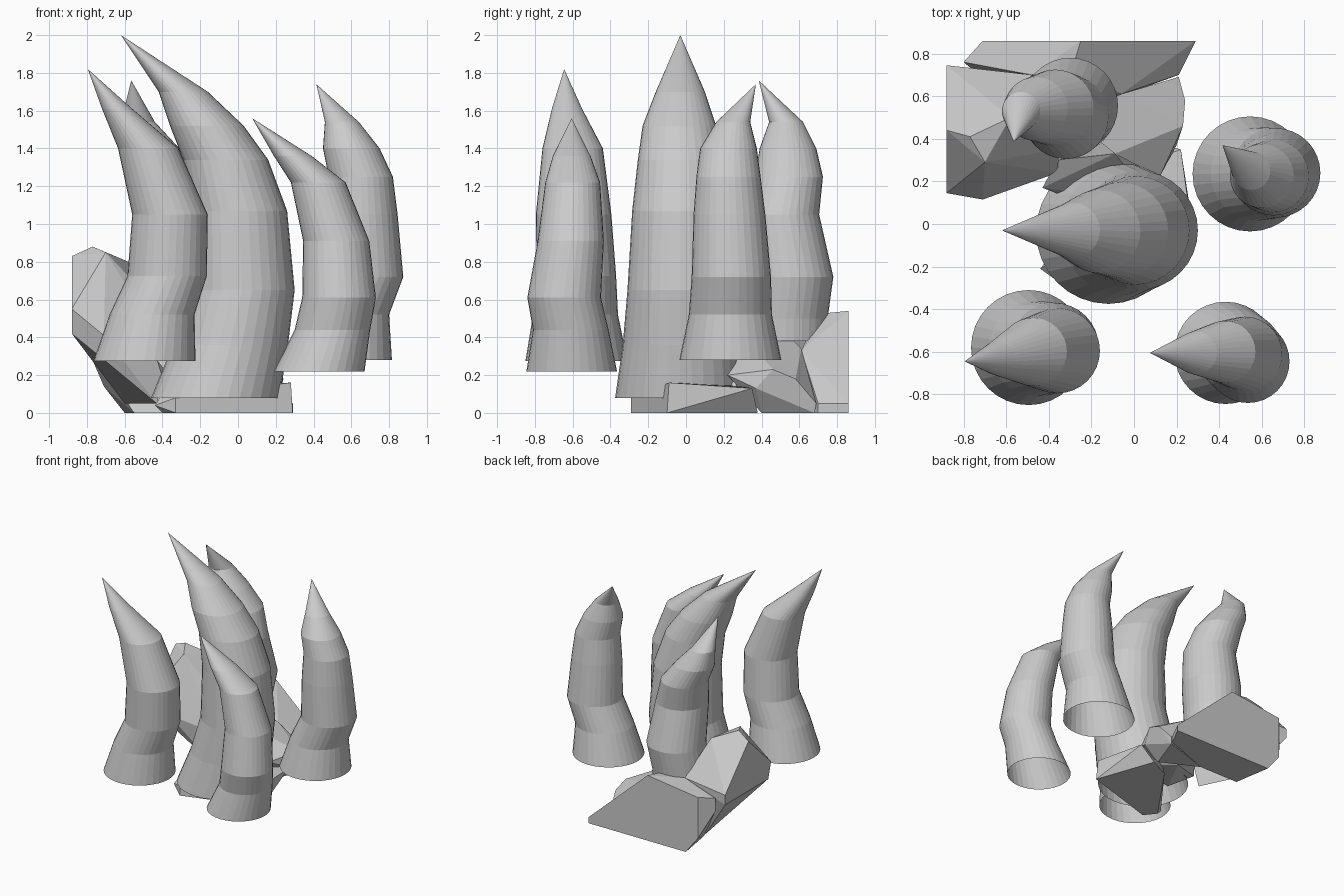
import bpy, bmesh
from math import sin, cos, tau

SIDES = 32


def finish(name, bm):
    bmesh.ops.recalc_face_normals(bm, faces=bm.faces)
    mesh = bpy.data.meshes.new(name)
    bm.to_mesh(mesh)
    bm.free()
    obj = bpy.data.objects.new(name, mesh)
    bpy.context.collection.objects.link(obj)
    return obj


def spike(name, rings, tip):
    """Curved horn: stacked rings (x, y, z, radius), open base, pointed tip."""
    bm = bmesh.new()
    loops = [[bm.verts.new((x + r * cos(tau * i / SIDES), y + r * sin(tau * i / SIDES), z))
              for i in range(SIDES)] for x, y, z, r in rings]
    for a, b in zip(loops, loops[1:]):
        for i in range(SIDES):
            j = (i + 1) % SIDES
            bm.faces.new((a[i], a[j], b[j], b[i]))
    top = bm.verts.new(tip)
    for i in range(SIDES):
        bm.faces.new((loops[-1][i], loops[-1][(i + 1) % SIDES], top))
    return finish(name, bm)


def rock(name, points):
    """Angular broken stone: convex hull of a few corners."""
    bm = bmesh.new()
    for p in points:
        bm.verts.new(p)
    res = bmesh.ops.convex_hull(bm, input=bm.verts)
    junk = [v for v in res["geom_interior"] if isinstance(v, bmesh.types.BMVert)]
    bmesh.ops.delete(bm, geom=junk, context='VERTS')
    bmesh.ops.dissolve_limit(bm, angle_limit=0.15, verts=bm.verts, edges=bm.edges)
    return finish(name, bm)


# Five curved spikes
spike("center_spike",
      [(-.12, -.035, .08, .34), (-.04, -.03, .36, .305), (.02, -.03, .65, .28),
       (.005, -.03, 1.07, .255), (-.065, -.03, 1.34, .225), (-.165, -.035, 1.52, .195),
       (-.29, -.03, 1.7, .13)], (-.62, -.03, 2.0))
spike("front_left_spike",
      [(-.495, -.58, .275, .27), (-.455, -.585, .52, .225), (-.375, -.58, .725, .21),
       (-.36, -.595, 1.05, .2), (-.475, -.6, 1.4, .16), (-.64, -.63, 1.61, .08)],
      (-.795, -.645, 1.82))
spike("front_right_spike",
      [(.43, -.605, .22, .24), (.5, -.61, .44, .2), (.535, -.645, .61, .195),
       (.52, -.61, .91, .175), (.425, -.6, 1.22, .145), (.29, -.605, 1.36, .1)],
      (.075, -.605, 1.56))
spike("back_right_spike",
      [(.545, .235, .28, .27), (.58, .235, .52, .22), (.665, .24, .72, .21),
       (.655, .23, 1.05, .19), (.65, .225, 1.25, .17), (.6, .225, 1.4, .15),
       (.55, .25, 1.54, .09)], (.415, .37, 1.74))
spike("back_left_spike",
      [(-.34, .53, .38, .22), (-.33, .53, .5, .22), (-.3, .555, .72, .225),
       (-.32, .505, 1.05, .2), (-.37, .545, 1.25, .18), (-.46, .54, 1.4, .15),
       (-.53, .53, 1.54, .09)], (-.565, .385, 1.76))

# Fractured rocks beneath the spikes
rock("left_rock",
     [(-.88, .745, .42), (-.88, .745, .5), (-.88, .44, .83), (-.88, .145, .55),
      (-.88, .18, .42), (-.77, .41, .88), (-.7, .29, .85), (-.71, .115, .41),
      (-.58, .5, .8), (-.36, .24, .3), (-.35, .35, .48), (-.48, .7, .52),
      (-.43, .25, .05), (-.6, .6, .05), (-.72, .17, .29)])
rock("back_rock",
     [(.29, .86, 0), (.29, .86, .05), (-.6, .86, 0), (-.71, .86, .14), (-.71, .86, .48),
      (-.25, .86, .54), (-.8, .76, .35), (-.8, .76, .46), (-.48, .7, .52),
      (-.28, .76, .53), (-.06, .61, .33), (.21, .7, .05), (.21, .7, 0), (-.55, .55, 0),
      (-.2, .55, 0)])
rock("right_rock",
     [(.21, .69, .05), (.24, .58, .18), (.23, .46, .23), (.12, .22, .2), (-.06, .61, .34),
      (-.09, .33, .38), (.2, .68, 0), (-.2, .55, 0), (.1, .4, 0), (.2, .37, .13),
      (-.3, .5, .45)])
rock("middle_rock",
     [(-.43, .17, .28), (-.36, .3, .36), (-.09, .33, .38), (.1, .33, .15),
      (.1, .1, .1), (-.25, .1, .05), (-.1, .4, .05), (-.38, .25, .12)])
rock("front_rock",
     [(-.44, -.21, .04), (-.39, -.18, .12), (-.33, -.29, 0), (-.33, -.29, .08),
      (-.4, -.2, 0), (.29, -.1, 0), (.28, -.09, .16), (.22, .35, .13), (.12, .38, 0),
      (-.05, .25, .15), (-.05, .3, 0)])
